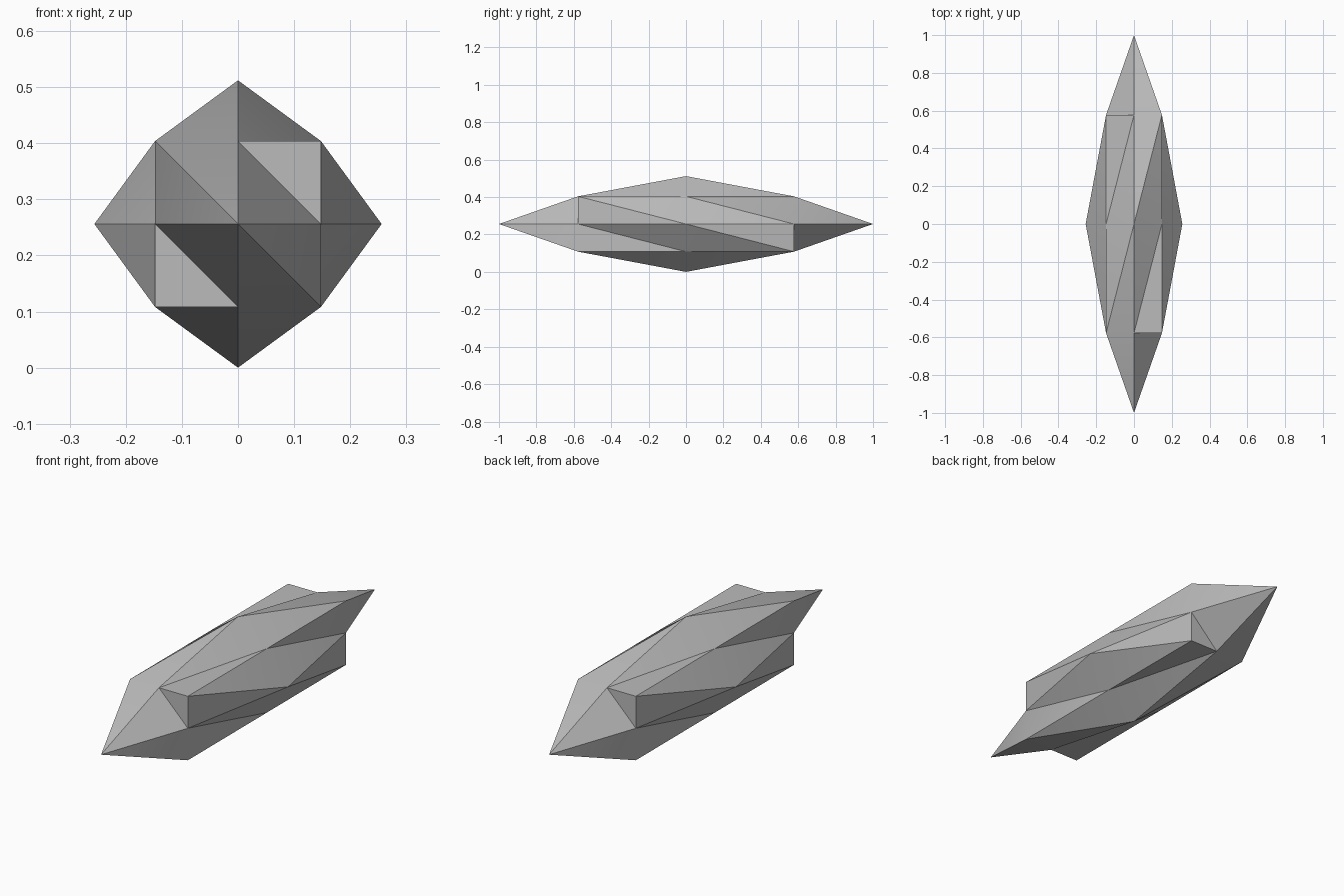
import bpy, bmesh, math
from mathutils import Vector

cube = bpy.data.objects.get("Cube")
if cube:
    bpy.data.objects.remove(cube, do_unlink=True)

R = 0.256                      # half width and half height
A = 1 / math.sqrt(3)           # corner distance on a unit sphere
X, Y, Z = Vector((1, 0, 0)), Vector((0, 1, 0)), Vector((0, 0, 1))

# Plain grey
grey = bpy.data.materials.new("grey")
grey.use_nodes = True
colour = (0.5, 0.5, 0.5, 1)
grey.diffuse_color = colour
grey.node_tree.nodes["Principled BSDF"].inputs["Base Color"].default_value = colour

bm = bmesh.new()
verts = {}


def corner(p):
    """Shared vertex of the grid cube; side centres are pulled out to spikes."""
    key = tuple(round(c) for c in p)
    if key not in verts:
        reach = 1 if sum(map(abs, key)) == 1 else A
        q = Vector(key) * reach
        verts[key] = bm.verts.new((q.x * R, q.y, q.z * R + R))
    return verts[key]


# Six sides, each a two by two grid split along the same diagonal
for u, v in ((X, Z), (Y, Z), (-X, Z), (-Y, Z), (Y, -X), (Y, X)):
    n = u.cross(v)
    for i in (-1, 0):
        for j in (-1, 0):
            a, b, c, d = (corner(n + u * s + v * t) for s, t in
                          ((i, j), (i + 1, j), (i + 1, j + 1), (i, j + 1)))
            bm.faces.new((a, b, d))
            bm.faces.new((b, c, d))

mesh = bpy.data.meshes.new("faceted_spindle")
bm.to_mesh(mesh)
bm.free()
mesh.materials.append(grey)
spindle = bpy.data.objects.new("faceted_spindle", mesh)
bpy.context.collection.objects.link(spindle)

# Soften shallow creases, keep the steps crisp
bpy.ops.object.select_all(action="DESELECT")
spindle.select_set(True)
bpy.context.view_layer.objects.active = spindle
bpy.ops.object.shade_smooth_by_angle(angle=math.radians(30))
